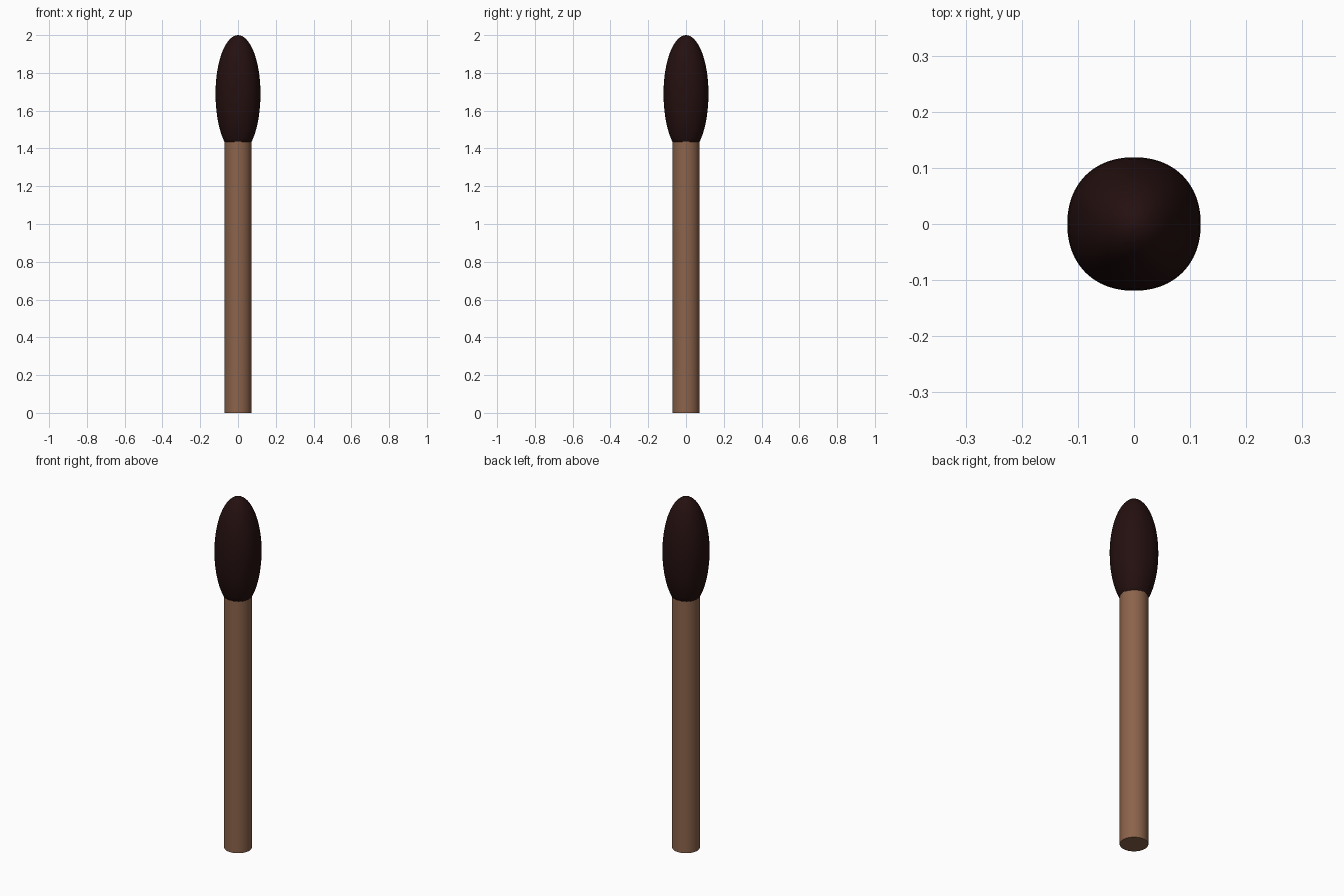
import bpy, bmesh, math

if "Cube" in bpy.data.objects:
    bpy.data.objects.remove(bpy.data.objects["Cube"])

SEG = 48


def material(name, rgb):
    m = bpy.data.materials.new(name)
    m.diffuse_color = (*rgb, 1)
    m.use_nodes = True
    m.node_tree.nodes["Principled BSDF"].inputs["Base Color"].default_value = m.diffuse_color
    return m


def round_section(t):
    return math.cos(t), math.sin(t)


def soft_square_section(t):
    # slightly squared circle, half-width 1 along the axes
    c, s = math.cos(t), math.sin(t)
    n = 2.18
    r = (abs(c) ** n + abs(s) ** n) ** (-1 / n)
    return c * r, s * r


def loft(name, profile, section, mat):
    """Stack rings given as (radius, z); both ends are capped."""
    bm = bmesh.new()
    rings = []
    for r, z in profile:
        ring = []
        for i in range(SEG):
            x, y = section(2 * math.pi * i / SEG)
            ring.append(bm.verts.new((x * r, y * r, z)))
        rings.append(ring)
    for a, b in zip(rings, rings[1:]):
        for i in range(SEG):
            j = (i + 1) % SEG
            bm.faces.new((a[i], a[j], b[j], b[i]))
    bm.faces.new(rings[0][::-1])
    bm.faces.new(rings[-1])
    me = bpy.data.meshes.new(name)
    bm.to_mesh(me)
    bm.free()
    me.materials.append(mat)
    ob = bpy.data.objects.new(name, me)
    bpy.context.collection.objects.link(ob)
    bpy.ops.object.select_all(action='DESELECT')
    ob.select_set(True)
    bpy.context.view_layer.objects.active = ob
    bpy.ops.object.shade_smooth_by_angle(angle=math.radians(40))
    return ob


wood = material("brown_wood", (0.26, 0.125, 0.07))
tip = material("dark_red_tip", (0.018, 0.005, 0.005))

# wooden stick, ending inside the head
loft("stick", [(0.072, 0), (0.072, 1.45)], round_section, wood)

# egg-shaped head, cut flat where it meets the stick
MID, UP, DOWN, R = 1.69, 0.31, 0.32, 0.119
profile = [(0.066, 1.43)]
start = -math.asin((MID - 1.437) / DOWN)
N = 28
for k in range(N + 1):
    a = start + (math.pi / 2 - 0.02 - start) * k / N
    h = UP if a > 0 else DOWN
    profile.append((R * math.cos(a), MID + h * math.sin(a)))
loft("match_head", profile, soft_square_section, tip)
